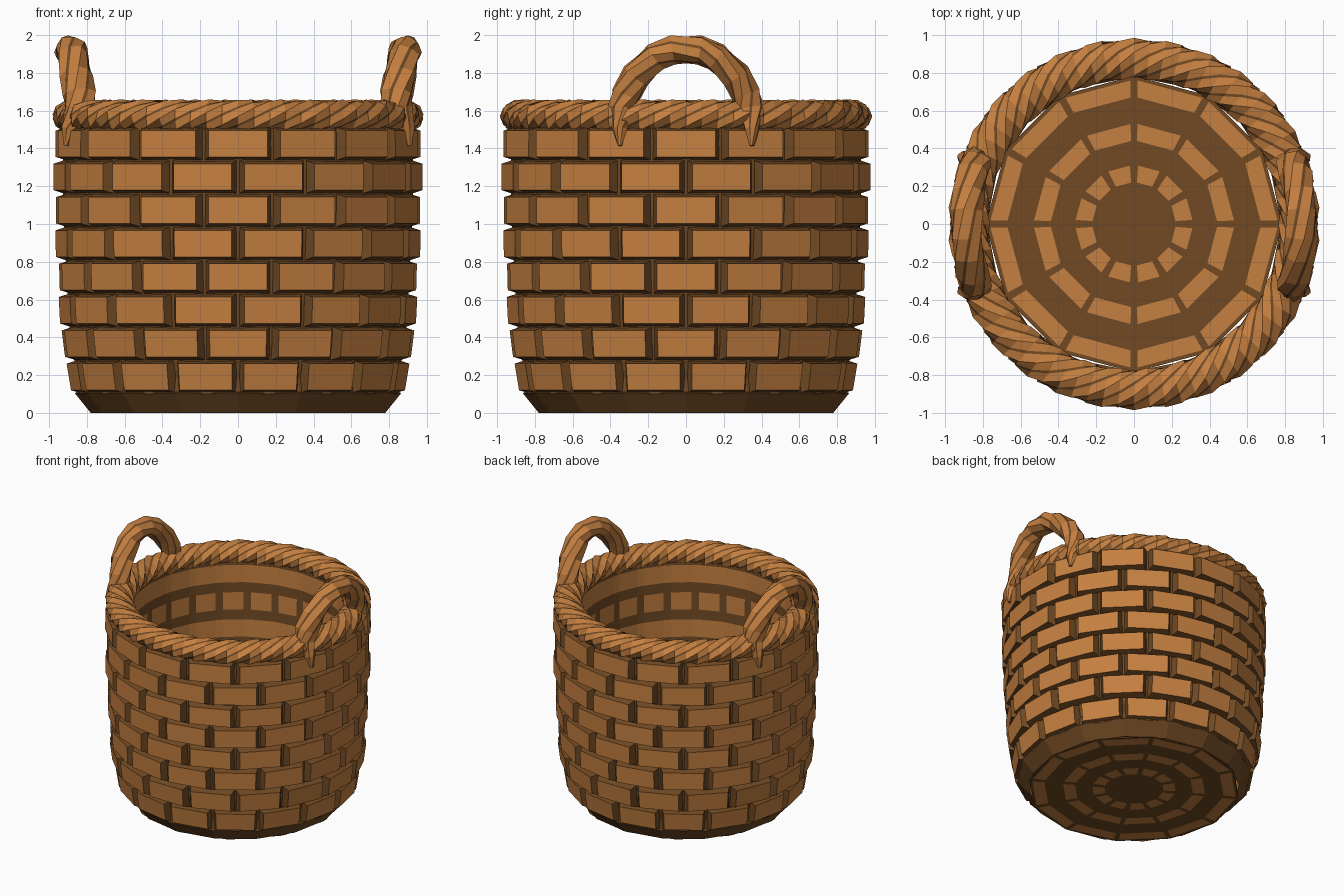
import bpy, bmesh, math
from mathutils import Vector

if "Cube" in bpy.data.objects:
    bpy.data.objects.remove(bpy.data.objects["Cube"])

def material(name, rgb):
    m = bpy.data.materials.new(name)
    m.diffuse_color = (*rgb, 1)
    m.use_nodes = True
    m.node_tree.nodes["Principled BSDF"].inputs["Base Color"].default_value = m.diffuse_color
    return m

MATS = [material("light_wicker", (0.56, 0.215, 0.052)),
        material("dark_wicker", (0.165, 0.068, 0.017))]
LIGHT, DARK = 0, 1

def polar(r, deg, z):
    a = math.radians(deg)
    return Vector((r * math.cos(a), r * math.sin(a), z))

def finish(bm, name, recalc=False):
    if recalc:
        bmesh.ops.recalc_face_normals(bm, faces=bm.faces[:])
    me = bpy.data.meshes.new(name)
    bm.to_mesh(me)
    bm.free()
    for m in MATS:
        me.materials.append(m)
    ob = bpy.data.objects.new(name, me)
    bpy.context.collection.objects.link(ob)
    return ob

def skin(bm, rings, rule, flip=False, closed=False):
    """Bridge rings of points; rule(i, j) gives the colour of each face."""
    vs = [[bm.verts.new(p) for p in ring] for ring in rings]
    n = len(vs[0])
    for i in range(len(vs) if closed else len(vs) - 1):
        a, b = vs[i], vs[(i + 1) % len(vs)]
        for j in range(n):
            k = (j + 1) % n
            q = [a[j], a[k], b[k], b[j]]
            f = bm.faces.new(q[::-1] if flip else q)
            f.material_index = rule(i, j)
    return vs

# Rows of woven blocks: outer radius at the bottom and top of each row
ROWS = [(.885, .908), (.928, .946), (.943, .95), (.956, .96),
        (.965, .968), (.977, .977), (.977, .977), (.98, .978)]
PITCH, Z0 = 0.1765, 0.19

# Dark wall behind the blocks
bm = bmesh.new()
prof = [(.85, .10)] + [((a + b) / 2 - .05, Z0 + PITCH * i)
                       for i, (a, b) in enumerate(ROWS)] + [(.925, 1.53)]
skin(bm, [[polar(r, j * 11.25, z) for j in range(32)] for r, z in prof],
     lambda i, j: DARK)
finish(bm, "outer_wall")

# Staggered blocks: light outer face, dark sloping sides
bm = bmesh.new()
for i, (rb, rt) in enumerate(ROWS):
    zc = Z0 + PITCH * i
    for k in range(16):
        c = k * 22.5 + (11.25 if i % 2 == 0 else 0)
        def quad(w, h, d):
            return [bm.verts.new(polar(r - d, c + s * w, zc + t * h))
                    for s, t, r in ((-1, -1, rb), (1, -1, rb), (1, 1, rt), (-1, 1, rt))]
        inner, outer = quad(10.9, .088, .055), quad(9.2, .07, 0)
        bm.faces.new(outer).material_index = LIGHT
        bm.faces.new(inner[::-1]).material_index = DARK
        for a in range(4):
            b = (a + 1) % 4
            bm.faces.new((inner[a], inner[b], outer[b], outer[a])).material_index = DARK
finish(bm, "woven_blocks", True)

# Dark tapered foot
bm = bmesh.new()
skin(bm, [[polar(r, j * 22.5, z) for j in range(16)]
          for r, z in ((.78, 0), (.865, .105), (.84, .115))], lambda i, j: DARK)
finish(bm, "foot")

# Inner wall with alternating plain bands and bands of cells
bm = bmesh.new()
zs = [.02]
for i in range(7):
    zs += [.04 + .22 * i, .18 + .22 * i]
zs.append(1.56)
rings = [[polar(.778 + .014 * z, k * 15 + d, z) for k in range(24) for d in (-2, 2)]
         for z in zs]
skin(bm, rings, lambda i, j: LIGHT if i % 2 and (i % 4 == 1 or j % 2) else DARK, flip=True)
finish(bm, "inner_wall")

# Floor and underside: dark disc with three light rings of twelve cells
bm = bmesh.new()
RADII = [(.22, 8), (.31, 8), (.44, 4), (.53, 4), (.67, 3), (.76, 3), (.78, 3)]
for z, up in ((0, False), (.02, True)):
    rings = [[polar(r, k * 30 + s * g / 2, z) for k in range(12) for s in (-1, 1)]
             for r, g in RADII]
    vs = skin(bm, rings, lambda i, j: LIGHT if i % 2 == 0 and j % 2 else DARK, flip=up)
    f = bm.faces.new(vs[0] if up else vs[0][::-1])
    f.material_index = DARK
finish(bm, "floor")

def rope_ring(c, u, v, ru, rv, strands, twist):
    """Lobed cross-section: three points per strand, narrow groove between."""
    pts = []
    for s in range(strands):
        step = 360 / strands
        for frac, k in ((.07, .93), (.5, 1.04), (.93, .93)):
            a = math.radians(twist + (s + frac) * step)
            pts.append(c + u * (ru * k * math.cos(a)) + v * (rv * k * math.sin(a)))
    return pts

def rope_rule(i, j):
    return DARK if j % 3 == 2 else LIGHT

# Twisted rim
bm = bmesh.new()
N, UP = 72, Vector((0, 0, 1))
rings = [rope_ring(polar(.875, 360 * i / N, 1.57), polar(1, 360 * i / N, 0), UP,
                   .107, .087, 5, 6 * 360 * i / N) for i in range(N)]
skin(bm, rings, rope_rule, closed=True)
finish(bm, "twisted_rim", True)

# Two arched rope handles, leaning outwards, ends tapering through the rim
half = [(.91, -.35, 1.415, .012), (.895, -.35, 1.5, .04), (.84, -.34, 1.6, .075),
        (.84, -.315, 1.69, .078), (.857, -.265, 1.785, .078),
        (.875, -.16, 1.885, .076), (.886, -.07, 1.922, .076)]
path = half + [(x, -y, z, r) for x, y, z, r in reversed(half)]
for name, side in (("right_handle", 1), ("left_handle", -1)):
    bm = bmesh.new()
    P = [Vector((side * x, side * y, z)) for x, y, z, r in path]
    rings = []
    for i, p in enumerate(P):
        t = (P[min(i + 1, len(P) - 1)] - P[max(i - 1, 0)]).normalized()
        u = Vector((side, 0, 0))
        u = (u - t * u.dot(t)).normalized()
        r = path[i][3]
        rings.append(rope_ring(p, u, t.cross(u), r * 1.12, r, 4, 24 * i))
    vs = skin(bm, rings, rope_rule)
    bm.faces.new(vs[0])
    bm.faces.new(vs[-1])
    finish(bm, name, True)
